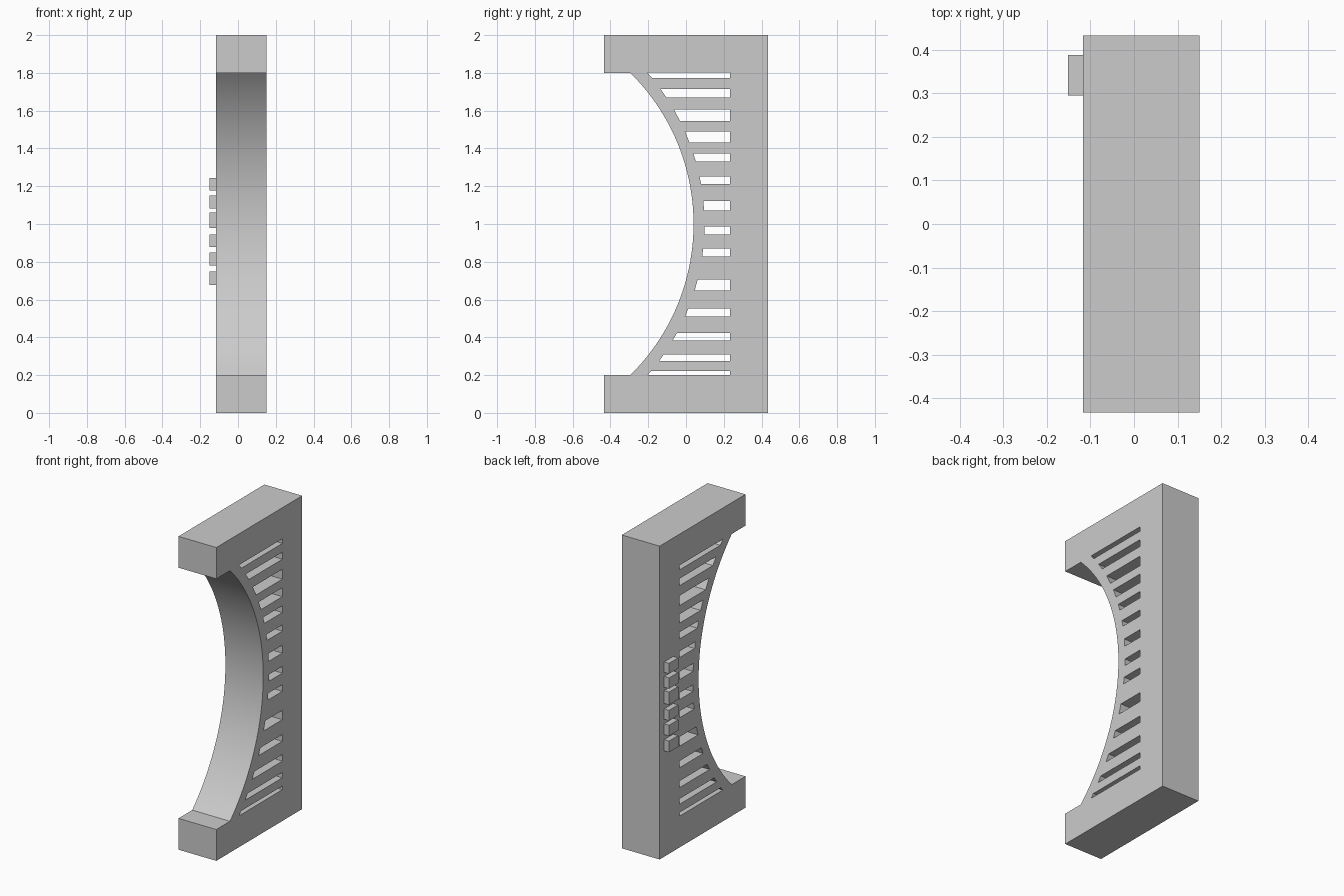
import bpy, bmesh, math

if "Cube" in bpy.data.objects:
    bpy.data.objects.remove(bpy.data.objects["Cube"])

X0, X1 = -0.117, 0.15      # panel sides
DEPTH = 0.433              # half depth in y
SLOT_BACK = 0.233          # back end of every slot

grey = bpy.data.materials.new("plain_grey")
grey.use_nodes = True
GREY = (0.6, 0.6, 0.6, 1)
grey.diffuse_color = GREY
grey.node_tree.nodes["Principled BSDF"].inputs["Base Color"].default_value = GREY


def arc_y(z, radius, centre):
    """y of an arc bulging backwards, centred on z = 1."""
    return centre + math.sqrt(radius ** 2 - (z - 1) ** 2)


def prisms(name, profiles, x0, x1):
    """Extrude closed (y, z) profiles along x into one object."""
    bm = bmesh.new()
    for profile in profiles:
        face = bm.faces.new([bm.verts.new((x0, y, z)) for y, z in profile])
        ext = bmesh.ops.extrude_face_region(bm, geom=[face], use_keep_orig=True)
        verts = [v for v in ext["geom"] if isinstance(v, bmesh.types.BMVert)]
        bmesh.ops.translate(bm, verts=verts, vec=(x1 - x0, 0, 0))
    bmesh.ops.recalc_face_normals(bm, faces=bm.faces)
    mesh = bpy.data.meshes.new(name)
    bm.to_mesh(mesh)
    bm.free()
    mesh.materials.append(grey)
    obj = bpy.data.objects.new(name, mesh)
    bpy.context.collection.objects.link(obj)
    return obj


def box(y0, y1, z0, z1):
    return [(y0, z0), (y1, z0), (y1, z1), (y0, z1)]


# Side panel: upright block with a curved front between two feet
STEPS = 48
arch = [0.2 + 1.6 * i / STEPS for i in range(STEPS + 1)]
outline = [(-DEPTH, 2), (DEPTH, 2), (DEPTH, 0), (-DEPTH, 0), (-DEPTH, 0.2)]
outline += [(arc_y(z, 1.1226, -1.0826), z) for z in arch]
outline += [(-DEPTH, 1.8)]
panel = prisms("side_panel", [outline], X0, X1)

# Slots: straight at the back, slanted along the curve at the front
slot_spans = [(1.772, 1.801), (1.671, 1.716), (1.544, 1.607), (1.432, 1.489),
              (1.331, 1.374), (1.212, 1.252), (1.072, 1.122), (0.944, 0.987),
              (0.828, 0.87), (0.647, 0.706), (0.509, 0.552), (0.382, 0.424),
              (0.276, 0.31), (0.2, 0.223)]
slots = [[(arc_y(lo, 1.2136, -1.1156), lo), (SLOT_BACK, lo),
          (SLOT_BACK, hi), (arc_y(hi, 1.2136, -1.1156), hi)]
         for lo, hi in slot_spans]
cutter = prisms("slot_cutter", slots, X0 - 0.1, X1 + 0.1)
cutter.hide_render = True
cutter.hide_set(True)
cut = panel.modifiers.new("slots", 'BOOLEAN')
cut.operation = 'DIFFERENCE'
cut.solver = 'EXACT'
cut.object = cutter

bpy.context.view_layer.objects.active = panel
panel.select_set(True)
bpy.ops.object.modifier_apply(modifier=cut.name)
bpy.data.objects.remove(cutter)
bpy.ops.object.shade_smooth_by_angle(angle=math.radians(20))

# Row of small plain raised tabs on the right face
tab_spans = [(0.676, 0.748), (0.78, 0.849), (0.878, 0.944),
             (0.979, 1.061), (1.082, 1.151), (1.177, 1.244)]
prisms("raised_tabs", [box(0.295, 0.388, lo, hi) for lo, hi in tab_spans],
       -0.152, X0 + 0.002)
